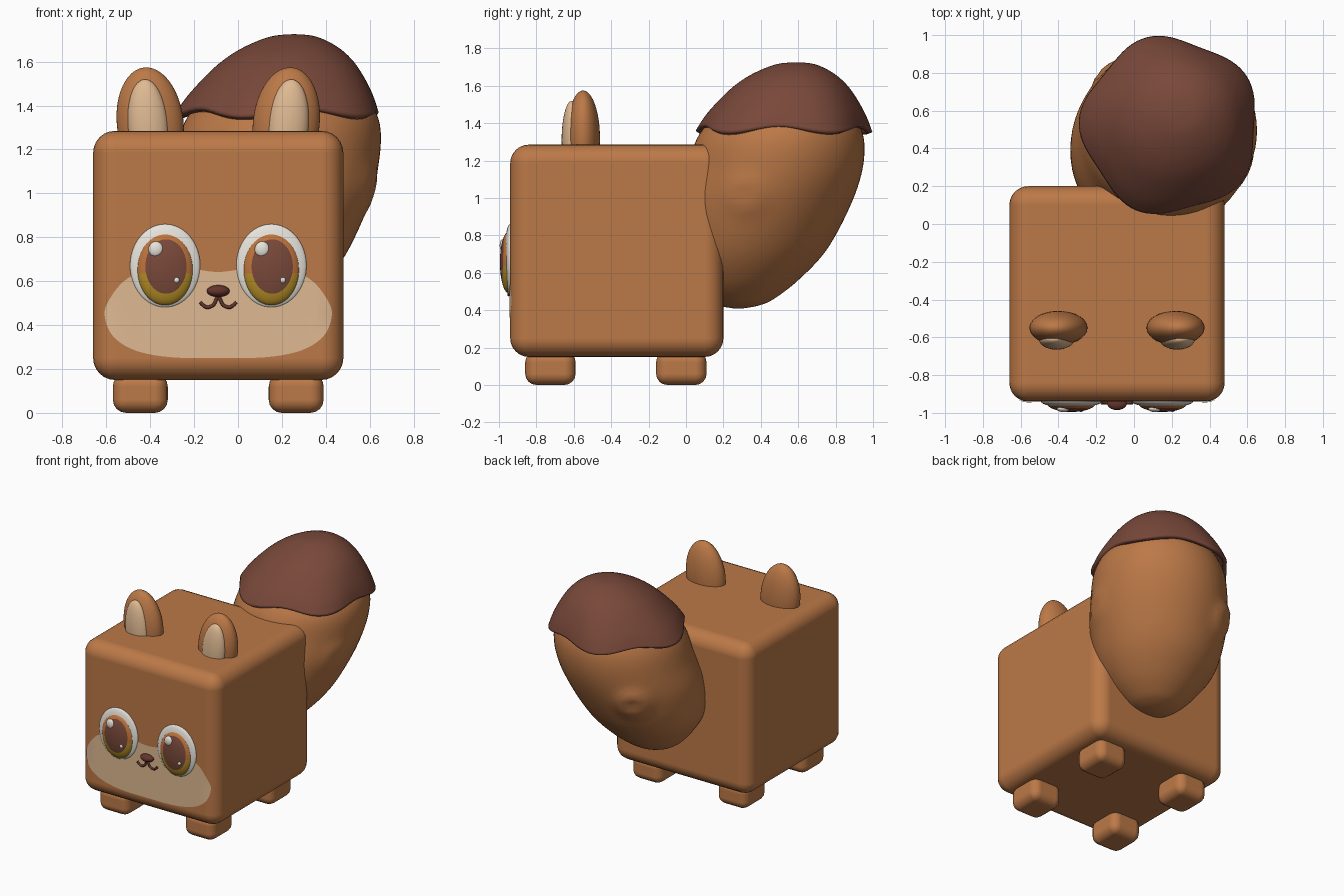
import bpy, bmesh, math
from mathutils import Vector

if "Cube" in bpy.data.objects:
    bpy.data.objects.remove(bpy.data.objects["Cube"])

CX = -0.09                      # symmetry plane of the body


def mat(name, rgb):
    m = bpy.data.materials.new(name)
    m.diffuse_color = (*rgb, 1)
    m.use_nodes = True
    m.node_tree.nodes["Principled BSDF"].inputs["Base Color"].default_value = m.diffuse_color
    return m


FUR = mat("fur brown", (0.50, 0.19, 0.063))
CREAM = mat("cream", (0.74, 0.49, 0.29))
CAP = mat("dark brown", (0.19, 0.065, 0.042))
WHITE = mat("eye white", (0.85, 0.82, 0.76))
IRIS = mat("iris orange", (0.52, 0.175, 0.045))
GOLD = mat("gold", (0.48, 0.28, 0.02))
NOSE = mat("nose brown", (0.13, 0.035, 0.025))


def finish(name, bm, *mats, smooth=True):
    me = bpy.data.meshes.new(name)
    bm.to_mesh(me)
    bm.free()
    for m in mats:
        me.materials.append(m)
    for p in me.polygons:
        p.use_smooth = smooth
    ob = bpy.data.objects.new(name, me)
    bpy.context.collection.objects.link(ob)
    return ob


def ellipsoid(name, loc, size, m, tilt=0):
    bm = bmesh.new()
    bmesh.ops.create_uvsphere(bm, u_segments=40, v_segments=24, radius=1)
    ob = finish(name, bm, m)
    ob.location, ob.scale, ob.rotation_euler = loc, size, (0, tilt, 0)
    return ob


def rounded_box(name, lo, hi, r, seg, m):
    lo, hi = Vector(lo), Vector(hi)
    bm = bmesh.new()
    bmesh.ops.create_cube(bm, size=1)
    for v in bm.verts:
        v.co = (lo + hi) / 2 + v.co * (hi - lo)
    ob = finish(name, bm, m)
    b = ob.modifiers.new("round", 'BEVEL')
    b.width, b.segments, b.harden_normals = r, seg, True
    return ob


def loft(rings):
    """Skin closed rings; the first ring is closed with a fan to its centre."""
    bm = bmesh.new()
    vs = [[bm.verts.new(p) for p in r] for r in rings]
    n = len(vs[0])
    for a, b in zip(vs, vs[1:]):
        for i in range(n):
            bm.faces.new((a[i], a[(i + 1) % n], b[(i + 1) % n], b[i]))
    mid = bm.verts.new(sum((v.co for v in vs[0]), Vector()) / n)
    for i in range(n):
        bm.faces.new((mid, vs[0][(i + 1) % n], vs[0][i]))
    bmesh.ops.recalc_face_normals(bm, faces=bm.faces)
    return bm


def face_front(bm):
    if sum(f.normal.y for f in bm.faces) > 0:
        bmesh.ops.reverse_faces(bm, faces=bm.faces)


def spline(pts, steps, closed=False):
    """Catmull-Rom through points of any dimension."""
    n, out = len(pts), []
    get = (lambda i: pts[i % n]) if closed else (lambda i: pts[min(max(i, 0), n - 1)])
    for i in range(n if closed else n - 1):
        for k in range(steps):
            t = k / steps
            out.append([0.5 * (2 * b + (c - a) * t + (2 * a - 5 * b + 4 * c - d) * t * t
                               + (3 * b - a - 3 * c + d) * t ** 3)
                        for a, b, c, d in zip(get(i - 1), get(i), get(i + 1), get(i + 2))])
    return out if closed else out + [list(pts[-1])]


# body and feet
rounded_box("body", (-0.66, -0.94, 0.15), (0.48, 0.20, 1.285), 0.1, 6, FUR)
for side, x in (("left", -0.445), ("right", 0.265)):
    for end, y in (("front", -0.725), ("back", -0.025)):
        rounded_box(f"{end}_{side}_foot", (x - 0.125, y - 0.135, 0), (x + 0.125, y + 0.135, 0.18),
                    0.06, 4, FUR)

# ears with cream inner
for side, s in (("left", -1), ("right", 1)):
    ellipsoid(f"{side}_ear", (CX + s * 0.31, -0.55, 1.32), (0.152, 0.09, 0.255), FUR, s * 0.11)
    ellipsoid(f"{side}_inner_ear", (CX + s * 0.32, -0.61, 1.31), (0.092, 0.055, 0.21), CREAM, s * 0.08)

# muzzle patch hugging the rounded front of the body
half = [(0, .642), (.09, .652), (.2, .67), (.33, .65), (.43, .60), (.5, .51),
        (.517, .44), (.48, .35), (.38, .285), (.22, .254), (0, .25)]
outline = spline(half + [(-x, z) for x, z in half[-2:0:-1]], 5, True)


def on_front(x, z):
    d = max(0, abs(x) - 0.47)
    return Vector((CX + x, -0.844 - math.sqrt(0.01 - d * d), z))


bm = loft([[on_front(x * k / 14, 0.45 + (z - 0.45) * k / 14) for x, z in outline]
           for k in range(1, 15)])
face_front(bm)
finish("muzzle_patch", bm, CREAM)


# eyes: white dome, iris with pupil and gold lower part, two glints
def iris(name, ex):
    n, rings = 56, []
    for k in range(1, 15):
        ring = []
        for i in range(n):
            c, s = math.cos(math.tau * i / n), math.sin(math.tau * i / n)
            pup = Vector((0.004 + 0.094 * c, 0.012 + 0.124 * s))
            rim = Vector((0.130 * c, 0.165 * s))
            p = pup * k / 7 if k <= 7 else pup.lerp(rim, math.sin((k - 7) / 7 * math.pi / 2))
            rho = min(1, (p.x / 0.13) ** 2 + (p.y / 0.165) ** 2)
            ring.append(Vector((ex + p.x, -0.947 - 0.048 * math.sqrt(1 - rho), 0.655 + p.y)))
        rings.append(ring)
    bm = loft(rings)
    face_front(bm)
    bmesh.ops.bisect_plane(bm, geom=bm.verts[:] + bm.edges[:] + bm.faces[:],
                           plane_co=(0, 0, 0.635), plane_no=(0, 0, 1))
    for f in bm.faces:
        c = f.calc_center_median()
        inside = ((c.x - ex - 0.004) / 0.094) ** 2 + ((c.z - 0.667) / 0.124) ** 2 < 1
        f.material_index = 1 if inside else 2 if c.z < 0.635 else 0
    finish(name, bm, IRIS, CAP, GOLD)


for side, ex in (("left", -0.332), ("right", 0.152)):
    ellipsoid(f"{side}_eye_white", (ex, -0.94, 0.67), (0.16, 0.032, 0.19), WHITE)
    iris(f"{side}_iris", ex)
    ellipsoid(f"{side}_large_glint", (ex - 0.042, -0.978, 0.745), (0.034, 0.018, 0.036), WHITE)
    ellipsoid(f"{side}_small_glint", (ex + 0.052, -0.985, 0.605), (0.013, 0.01, 0.014), WHITE)

# nose and mouth
ellipsoid("nose", (CX, -0.95, 0.555), (0.052, 0.035, 0.027), NOSE)
cu = bpy.data.curves.new("mouth", 'CURVE')
cu.dimensions, cu.bevel_depth, cu.bevel_resolution, cu.use_fill_caps = '3D', 0.008, 2, True
path = spline([(-.083, .505), (-.055, .482), (-.022, .492), (0, .53),
               (.022, .492), (.055, .482), (.083, .505)], 5)
sp = cu.splines.new('POLY')
sp.points.add(len(path) - 1)
for p, (x, z) in zip(sp.points, path):
    p.co = (CX + x, -0.947, z, 1)
cu.materials.append(NOSE)
bpy.context.collection.objects.link(bpy.data.objects.new("mouth", cu))

# tail: leaning egg made of round sections (z, centre x, centre y, radius)
sections = [(.41, .05, .28, .03), (.425, .05, .28, .11), (.46, .055, .285, .185), (.56, .07, .305, .295),
            (.72, .085, .345, .405), (.95, .13, .41, .465), (1.15, .175, .475, .468),
            (1.32, .20, .505, .445), (1.45, .215, .53, .365), (1.56, .23, .555, .26),
            (1.64, .24, .57, .15), (1.67, .245, .575, .03)]
knots = [(Vector((0.58, 0.32, 1.02)), 0.012), (Vector((-0.12, 0.81, 0.95)), 0.03)]
rings = []
for z, x, y, r in spline(sections, 6):
    ring = []
    for i in range(64):
        d = Vector((math.cos(math.tau * i / 64), math.sin(math.tau * i / 64), 0))
        p = Vector((x, y, z)) + d * r
        # soft ring-shaped swirls on the flanks
        p += d * sum(h * math.exp(-(((p - k).length - 0.07) / 0.05) ** 2) for k, h in knots)
        ring.append(p)
    rings.append(ring)
finish("tail", loft(rings), FUR)

# tail cap: five-lobed dome with a wavy rim
rings = []
for r, z in spline([(.01, 1.71), (.1, 1.70), (.2, 1.657), (.28, 1.60), (.345, 1.53),
                    (.41, 1.44), (.45, 1.362)], 4):
    ring, w = [], (r / 0.45) ** 2
    for i in range(100):
        a = math.tau * i / 100
        lobe = math.cos(5 * (a - math.radians(177)))
        rr = r * (1 + 0.045 * lobe * w)
        ring.append(Vector((0.255 - 0.065 * w + rr * math.cos(a), 0.59 - 0.07 * w + rr * math.sin(a),
                            z - 0.018 * lobe * w ** 2)))
    rings.append(ring)
cap = finish("tail_cap", loft(rings), CAP)
sol = cap.modifiers.new("thickness", 'SOLIDIFY')
sol.thickness, sol.offset = 0.03, 0
